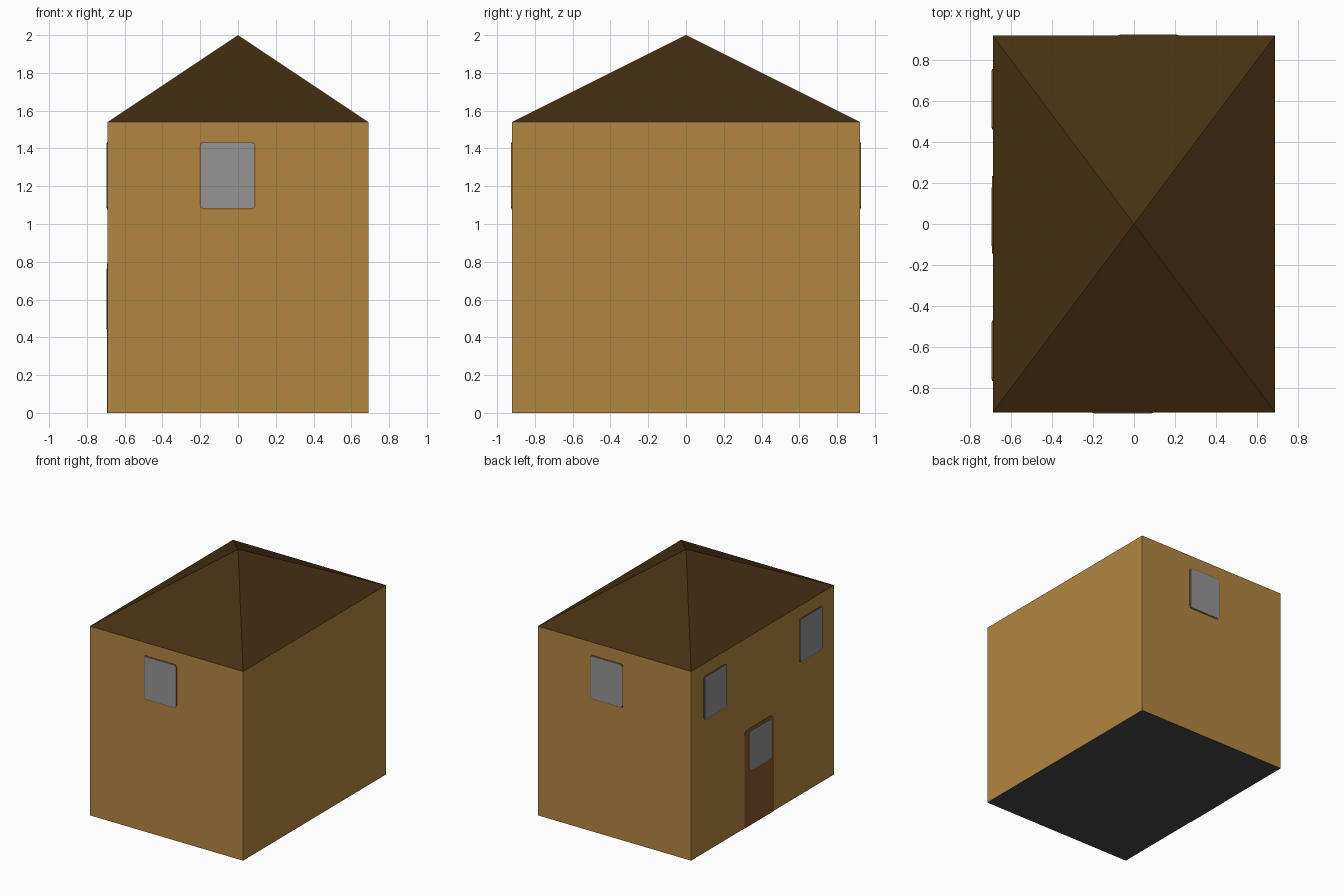
import bpy, bmesh, math
from mathutils import Matrix, Vector

if "Cube" in bpy.data.objects:
    bpy.data.objects.remove(bpy.data.objects["Cube"])

W, D, WALL_H, TOP = 0.69, 0.92, 1.54, 2.0


def material(name, rgb):
    m = bpy.data.materials.new(name)
    m.diffuse_color = (*rgb, 1)
    m.use_nodes = True
    m.node_tree.nodes["Principled BSDF"].inputs["Base Color"].default_value = m.diffuse_color
    return m


TAN = material("tan wall", (0.45, 0.24, 0.054))
ROOF = material("dark brown roof", (0.062, 0.029, 0.006))
WOOD = material("brown wood", (0.25, 0.105, 0.028))
GLASS = material("grey glass", (0.30, 0.30, 0.30))
FLOOR = material("dark grey floor", (0.065, 0.065, 0.065))


def make(name, bm, *mats):
    bmesh.ops.recalc_face_normals(bm, faces=bm.faces[:])
    mesh = bpy.data.meshes.new(name)
    bm.to_mesh(mesh)
    bm.free()
    for m in mats:
        mesh.materials.append(m)
    ob = bpy.data.objects.new(name, mesh)
    bpy.context.collection.objects.link(ob)
    return ob


def plate(name, angle, dist, u, z0, z1, width, thick, mat, r=0.02, square_base=False):
    """Thin rounded plate on a wall; u runs to the right seen from outside."""
    bm = bmesh.new()
    h = width / 2
    corners = [(u + h - r, z1 - r, 0), (u - h + r, z1 - r, 90)]
    if not square_base:
        corners += [(u - h + r, z0 + r, 180), (u + h - r, z0 + r, 270)]
    pts = [(cx + r * math.cos(math.radians(a + k * 30)),
            cz + r * math.sin(math.radians(a + k * 30)))
           for cx, cz, a in corners for k in range(4)]
    if square_base:
        pts += [(u - h, z0), (u + h, z0)]
    face = bm.faces.new([bm.verts.new((x, -dist, z)) for x, z in pts])
    ext = bmesh.ops.extrude_face_region(bm, geom=[face])
    verts = [v for v in ext["geom"] if isinstance(v, bmesh.types.BMVert)]
    bmesh.ops.translate(bm, verts=verts, vec=Vector((0, -thick, 0)))
    bmesh.ops.rotate(bm, verts=bm.verts[:], cent=(0, 0, 0),
                     matrix=Matrix.Rotation(math.radians(angle), 3, 'Z'))
    make(name, bm, mat)


def window(name, angle, dist, u):
    plate(name + "_frame", angle, dist, u, 1.078, 1.435, 0.295, 0.003, WOOD)
    plate(name + "_glass", angle, dist, u, 1.085, 1.428, 0.281, 0.006, GLASS, 0.012)


# House body, with a dark underside
bm = bmesh.new()
bmesh.ops.create_cube(bm, size=1, matrix=Matrix.Translation((0, 0, WALL_H / 2))
                      @ Matrix.Diagonal((2 * W, 2 * D, WALL_H, 1)))
body = make("house_body", bm, TAN, FLOOR)
for p in body.data.polygons:
    p.material_index = 1 if p.normal.z < -0.5 else 0

# Pyramid roof, open underneath
bm = bmesh.new()
base = [bm.verts.new((x * W, y * D, WALL_H)) for x, y in ((-1, -1), (1, -1), (1, 1), (-1, 1))]
apex = bm.verts.new((0, 0, TOP))
for i in range(4):
    bm.faces.new((base[i], base[(i + 1) % 4], apex))
make("roof", bm, ROOF)

# Windows on the front, back and left walls
window("front_window", 0, D, -0.055)
window("back_window", 180, D, -0.07)
window("left_back_window", -90, W, -0.61)
window("left_front_window", -90, W, 0.62)

# Door with its pane on the left wall
plate("door", -90, W, -0.045, 0, 0.79, 0.38, 0.003, WOOD, 0.04, True)
plate("door_glass", -90, W, -0.035, 0.445, 0.765, 0.285, 0.006, GLASS, 0.025)
